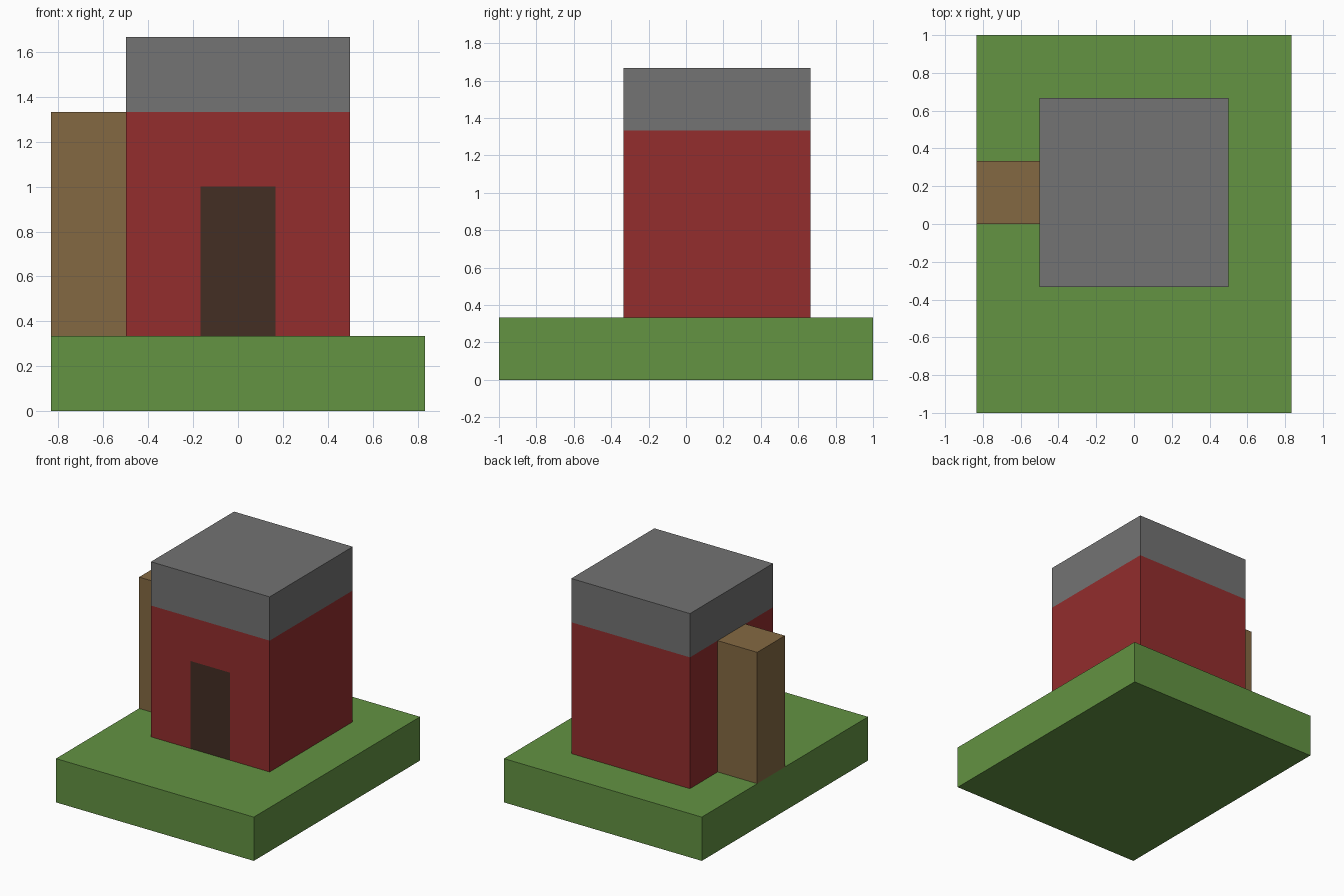
import bpy
import bmesh
from mathutils import Vector

cube = bpy.data.objects.get("Cube")
if cube:
    bpy.data.objects.remove(cube, do_unlink=True)


def material(name, rgb):
    # 8-bit display colour converted to linear
    lin = [((c / 255 + 0.055) / 1.055) ** 2.4 for c in rgb]
    mat = bpy.data.materials.new(name)
    mat.use_nodes = True
    mat.diffuse_color = (*lin, 1)
    bsdf = mat.node_tree.nodes["Principled BSDF"]
    bsdf.inputs["Base Color"].default_value = (*lin, 1)
    bsdf.inputs["Roughness"].default_value = 0.9
    return mat


grass = material("grass green", (99, 147, 66))
brick = material("brick red", (147, 45, 45))
stone = material("stone grey", (115, 115, 115))
wood = material("wood brown", (132, 105, 66))
dark = material("dark door brown", (67, 46, 36))


def box(name, low, high, *mats):
    low, high = Vector(low), Vector(high)
    bm = bmesh.new()
    bmesh.ops.create_cube(bm, size=1)
    for v in bm.verts:
        v.co = (low + high) / 2 + v.co * (high - low)
    mesh = bpy.data.meshes.new(name)
    bm.to_mesh(mesh)
    bm.free()
    for mat in mats:
        mesh.materials.append(mat)
    obj = bpy.data.objects.new(name, mesh)
    bpy.context.collection.objects.link(obj)
    return obj


U = 1 / 3  # building module
box("grass_base", (-2.5 * U, -1, 0), (2.5 * U, 1, U), grass)
walls = box("house_walls", (-0.5, -U, U), (0.5, 2 * U, 4 * U), brick, dark)
box("flat_roof", (-0.5, -U, 4 * U), (0.5, 2 * U, 5 * U), stone)
box("side_post", (-2.5 * U, 0, U), (-0.5, U, 4 * U), wood)

# Doorway cut into the front wall, flush with it
bm = bmesh.new()
bm.from_mesh(walls.data)
half, top = U / 2, 3 * U
for point, normal in (((-half, 0, 0), (1, 0, 0)),
                      ((half, 0, 0), (1, 0, 0)),
                      ((0, 0, top), (0, 0, 1))):
    bmesh.ops.bisect_plane(bm, geom=bm.verts[:] + bm.edges[:] + bm.faces[:],
                           plane_co=point, plane_no=normal)
bm.normal_update()
for face in bm.faces:
    centre = face.calc_center_median()
    if face.normal.y < -0.9 and abs(centre.x) < half and centre.z < top:
        face.material_index = 1
bm.to_mesh(walls.data)
bm.free()
